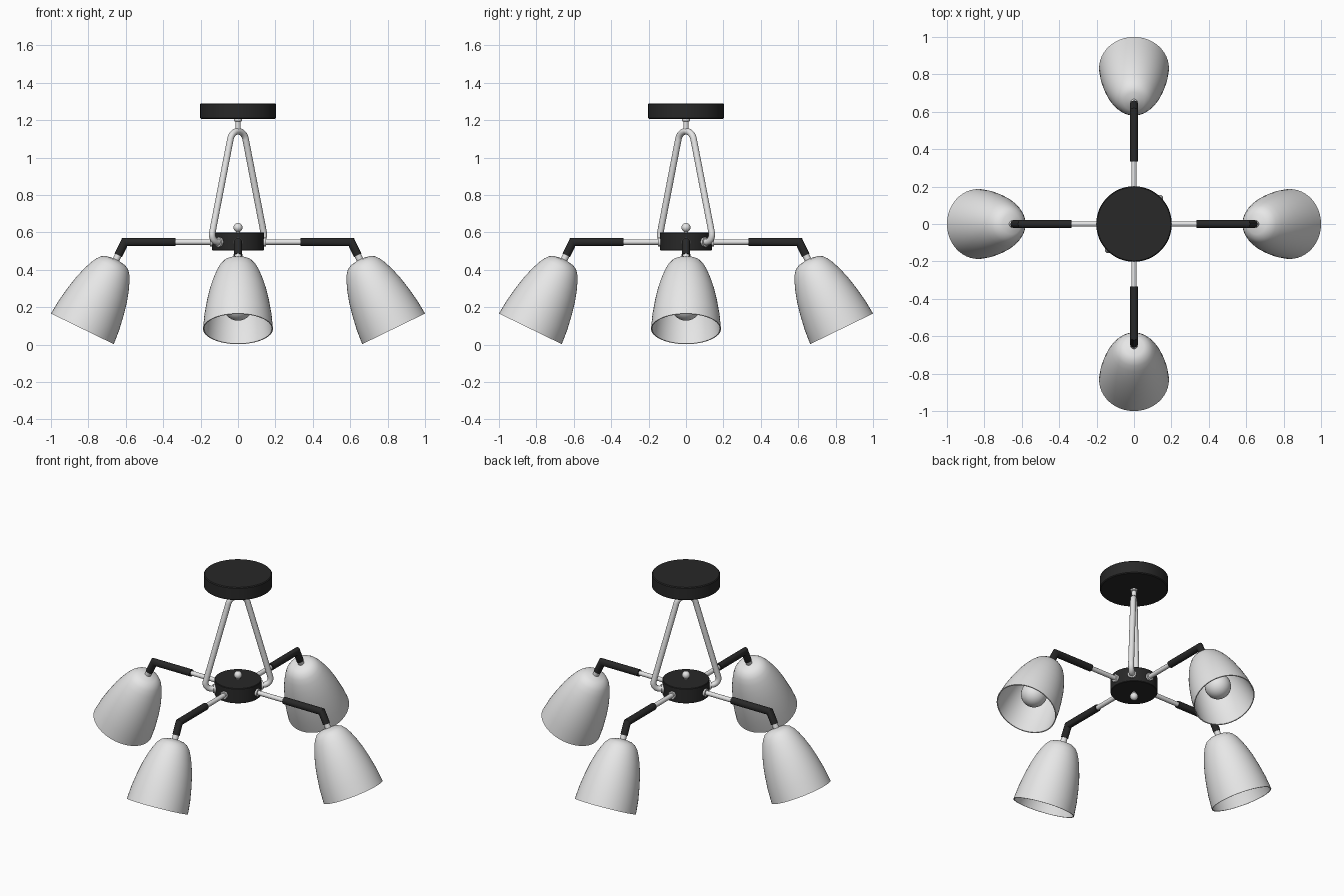
import bpy, bmesh, math
from mathutils import Matrix, Vector

if "Cube" in bpy.data.objects:
    bpy.data.objects.remove(bpy.data.objects["Cube"])


def material(name, rgb):
    m = bpy.data.materials.new(name)
    m.use_nodes = True
    m.diffuse_color = (*rgb, 1)
    m.node_tree.nodes["Principled BSDF"].inputs["Base Color"].default_value = (*rgb, 1)
    return m


BLACK = material("matte black", (0.021, 0.021, 0.021))
SILVER = material("silver metal", (0.78, 0.78, 0.78))
WHITE = material("white glass", (0.8, 0.8, 0.8))
parts = []


def finish(name, bm, mat, matrix):
    bmesh.ops.remove_doubles(bm, verts=bm.verts, dist=1e-5)
    bmesh.ops.recalc_face_normals(bm, faces=bm.faces)
    me = bpy.data.meshes.new(name)
    bm.to_mesh(me)
    bm.free()
    me.materials.append(mat)
    ob = bpy.data.objects.new(name, me)
    ob.matrix_world = matrix
    bpy.context.collection.objects.link(ob)
    parts.append(ob)


def skin(bm, rings):
    for a, b in zip(rings, rings[1:]):
        for i in range(len(a)):
            j = (i + 1) % len(a)
            bm.faces.new((a[i], a[j], b[j], b[i]))


def lathe(name, profile, mat, matrix=Matrix(), sides=48):
    """Revolve (radius, height) points around z."""
    bm = bmesh.new()
    turns = [math.tau * i / sides for i in range(sides)]
    skin(bm, [[bm.verts.new((r * math.cos(t), r * math.sin(t), z)) for t in turns]
              for r, z in profile])
    bmesh.ops.dissolve_degenerate(bm, dist=1e-6, edges=bm.edges)
    finish(name, bm, mat, matrix)


def sweep(name, path, radius, mat, matrix=Matrix(), sides=20):
    """Round tube with mitred corners along a path in the xz plane."""
    bm = bmesh.new()
    pts = [Vector((x, 0, z)) for x, z in path]
    dirs = [(b - a).normalized() for a, b in zip(pts, pts[1:])]
    across = Vector((0, 1, 0))
    rings = []
    for i, p in enumerate(pts):
        before, after = dirs[max(i - 1, 0)], dirs[min(i, len(dirs) - 1)]
        tangent = (before + after).normalized()
        side = across.cross(tangent) / tangent.dot(after)
        rings.append([bm.verts.new(p + radius * (math.cos(t) * side + math.sin(t) * across))
                      for t in (math.tau * k / sides for k in range(sides))])
    skin(bm, rings)
    bm.faces.new(rings[0])
    bm.faces.new(rings[-1])
    finish(name, bm, mat, matrix)


def fillet(prev, corner, nxt, radius, steps=10):
    """Points of an arc rounding a path corner."""
    c = Vector(corner)
    u, v = (Vector(prev) - c).normalized(), (Vector(nxt) - c).normalized()
    half = math.acos(u.dot(v)) / 2
    center = c + (u + v).normalized() * radius / math.sin(half)
    a = (c + u * radius / math.tan(half) - center).normalized()
    b = (c + v * radius / math.tan(half) - center).normalized()
    spokes = [a.lerp(b, i / steps).normalized() for i in range(steps + 1)]
    return [tuple(center + spoke * radius) for spoke in spokes]


def ball(radius, height, steps=16):
    return [(radius * math.sin(math.pi * i / steps), height - radius * math.cos(math.pi * i / steps))
            for i in range(steps + 1)]


def drum(radius, low, high, bevel):
    return [(0, low), (radius - bevel, low), (radius, low + bevel),
            (radius, high - bevel), (radius - bevel, high), (0, high)]


ARM_Z = 0.548

# Ceiling canopy, stem and central hub
lathe("ceiling_canopy", drum(0.202, 1.206, 1.29, 0.005), BLACK, sides=64)
lathe("canopy_collar", drum(0.022, 1.193, 1.208, 0.003), SILVER)
lathe("stem", drum(0.014, 1.135, 1.206, 0.001), SILVER)
lathe("hub", drum(0.139, 0.503, 0.6, 0.003), BLACK, sides=64)

# Small finials above and below the hub
for name, base, out in (("top_finial", 0.6, 1), ("bottom_finial", 0.503, -1)):
    lathe(name, ball(0.024, base + out * 0.026), SILVER)
    lathe(name + "_neck", drum(0.012, base - 0.01, base + 0.01, 0.001), SILVER)

# Hanging loop, set diagonally between the arms
foot, bend, peak = (0.13, ARM_Z), (0.208, ARM_Z), (0, 1.309)
right_half = [foot] + fillet(foot, bend, peak, 0.04)
top = fillet(bend, peak, (-bend[0], bend[1]), 0.06, 16)
loop = right_half + top + [(-x, z) for x, z in reversed(right_half)]
sweep("hanging_loop", loop, 0.0175, SILVER, Matrix.Rotation(math.radians(45), 4, "Z"))
for turn in (45, 225):
    sweep("loop_collar", [(0.13, ARM_Z), (0.15, ARM_Z)], 0.026, SILVER,
          Matrix.Rotation(math.radians(turn), 4, "Z"))

# Lamp axis: from the shade rim up to the elbow
TILT = math.radians(26)
RIM = Vector((0.832, 0.084))
AXIS = Vector((-math.sin(TILT), math.cos(TILT)))


def on_axis(t):
    return tuple(RIM + AXIS * t)


elbow = on_axis((ARM_Z - RIM.y) / AXIS.y)
outer = [(0.187, 0), (0.18, 0.08), (0.167, 0.16), (0.152, 0.23), (0.134, 0.29),
         (0.116, 0.337), (0.099, 0.37), (0.08, 0.393), (0.055, 0.406), (0.018, 0.412)]
inner = [(r - 0.006, max(t - 0.006, 0)) for r, t in outer]
shade = outer + inner[::-1] + [outer[0]]

# Four arms with shades and bulbs
for i, place in enumerate(("left", "back", "right", "front")):
    spin = Matrix.Rotation(math.pi / 2 * i, 4, "Z")
    lamp = spin @ Matrix.Translation((RIM.x, 0, RIM.y)) @ Matrix.Rotation(-TILT, 4, "Y")
    sweep(place + "_arm_collar", [(0.13, ARM_Z), (0.15, ARM_Z)], 0.024, SILVER, spin)
    sweep(place + "_arm_rod", [(0.13, ARM_Z), (0.35, ARM_Z)], 0.0145, SILVER, spin)
    sweep(place + "_arm_sleeve", [(0.335, ARM_Z), elbow, on_axis(0.438)], 0.022, BLACK, spin)
    sweep(place + "_shade_neck", [on_axis(0.45), on_axis(0.39)], 0.0185, SILVER, spin)
    lathe(place + "_shade", shade, WHITE, lamp)
    lathe(place + "_bulb", ball(0.078, 0.135), WHITE, lamp)
    lathe(place + "_bulb_socket", drum(0.035, 0.19, 0.39, 0.003), WHITE, lamp)

# Smooth shading with crisp edges
bpy.ops.object.select_all(action="DESELECT")
for ob in parts:
    ob.select_set(True)
bpy.context.view_layer.objects.active = parts[0]
bpy.ops.object.shade_smooth_by_angle(angle=math.radians(32))
